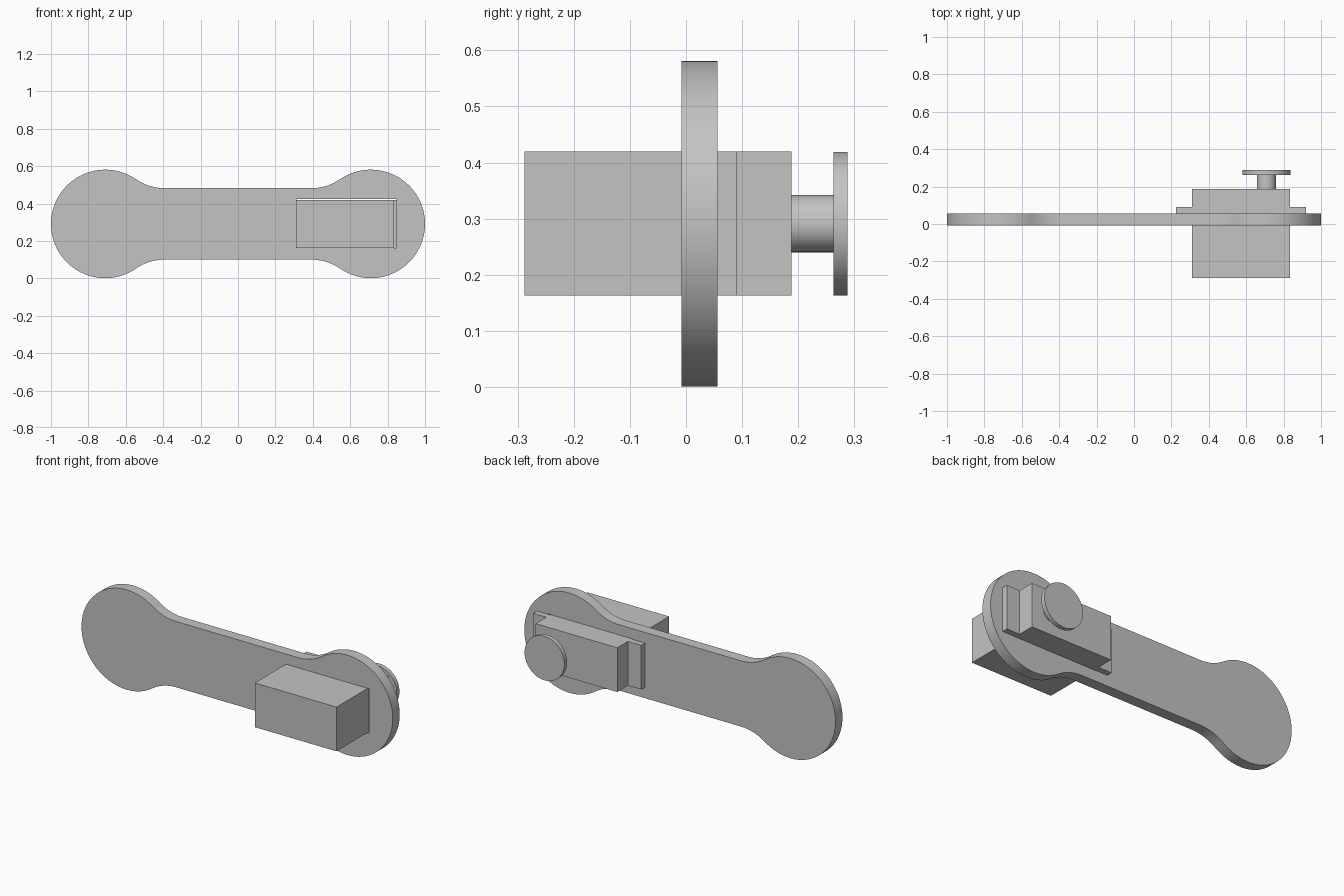
import bpy
import bmesh
from math import atan2, cos, hypot, pi, radians, sin, sqrt
from mathutils import Matrix, Vector

if "Cube" in bpy.data.objects:
    bpy.data.objects.remove(bpy.data.objects["Cube"])

grey = bpy.data.materials.new("plain grey")
grey.use_nodes = True
colour = (0.55, 0.55, 0.55, 1)
grey.diffuse_color = colour
grey.node_tree.nodes["Principled BSDF"].inputs["Base Color"].default_value = colour

MID_Z = 0.291
KNOB_X = 0.708


def finish(name, bm, smooth=False):
    bmesh.ops.recalc_face_normals(bm, faces=bm.faces)
    mesh = bpy.data.meshes.new(name)
    bm.to_mesh(mesh)
    bm.free()
    mesh.materials.append(grey)
    obj = bpy.data.objects.new(name, mesh)
    bpy.context.collection.objects.link(obj)
    if smooth:
        bpy.ops.object.select_all(action="DESELECT")
        obj.select_set(True)
        bpy.context.view_layer.objects.active = obj
        bpy.ops.object.shade_smooth_by_angle(angle=radians(30))


def box(name, x0, x1, y0, y1, z0=0.163, z1=0.42):
    bm = bmesh.new()
    place = Matrix.Translation(((x0 + x1) / 2, (y0 + y1) / 2, (z0 + z1) / 2))
    size = Matrix.Diagonal((x1 - x0, y1 - y0, z1 - z0, 1))
    bmesh.ops.create_cube(bm, size=1, matrix=place @ size)
    finish(name, bm)


def disc(name, radius, y0, y1):
    bm = bmesh.new()
    place = Matrix.Translation((KNOB_X, (y0 + y1) / 2, MID_Z))
    bmesh.ops.create_cone(bm, cap_ends=True, segments=64, radius1=radius,
                          radius2=radius, depth=y1 - y0,
                          matrix=place @ Matrix.Rotation(pi / 2, 4, "X"))
    finish(name, bm, True)


def arc(cx, cz, r, a0, a1, steps):
    return [(cx + r * cos(a0 + (a1 - a0) * i / steps),
             cz + r * sin(a0 + (a1 - a0) * i / steps)) for i in range(steps + 1)]


# Plate outline: round ends blended into a narrower bar, one quarter then mirrored
END_X, END_R, HALF_BAR, BLEND = 0.71, 0.29, 0.191, 0.27
dz = HALF_BAR + BLEND
dx = sqrt((END_R + BLEND) ** 2 - dz ** 2)
touch = atan2(dz, -dx)
quarter = arc(END_X, 0, END_R, 0, touch, 28)
quarter += arc(END_X - dx, dz, BLEND, touch - pi, -pi / 2, 12)[1:]
half = quarter + [(-x, z) for x, z in reversed(quarter)]
outline = half + [(x, -z) for x, z in reversed(half[1:-1])]

# Rectangular slot that the block passes through
slot = [(x, z - MID_Z) for x, z in
        ((0.312, 0.162), (0.848, 0.162), (0.848, 0.423), (0.312, 0.423))]

FRONT, BACK = -0.008, 0.056
bm = bmesh.new()
for loop in (outline, slot):
    verts = [bm.verts.new((x, FRONT, z + MID_Z)) for x, z in loop]
    for a, b in zip(verts, verts[1:] + verts[:1]):
        bm.edges.new((a, b))
bmesh.ops.triangle_fill(bm, edges=bm.edges[:], use_beauty=True)
cap = bmesh.ops.extrude_face_region(bm, geom=bm.faces[:], use_keep_orig=True)
moved = [v for v in cap["geom"] if isinstance(v, bmesh.types.BMVert)]
bmesh.ops.translate(bm, verts=moved, vec=Vector((0, BACK - FRONT, 0)))
finish("handle_plate", bm, True)

# Block through the plate, with its flange at the back
box("main_block", 0.31, 0.835, -0.288, 0.188)
box("back_flange", 0.225, 0.92, BACK, 0.09)

# Knob on the back of the block
disc("knob_stem", 0.051, 0.188, 0.263)
disc("knob_cap", 0.128, 0.263, 0.288)
